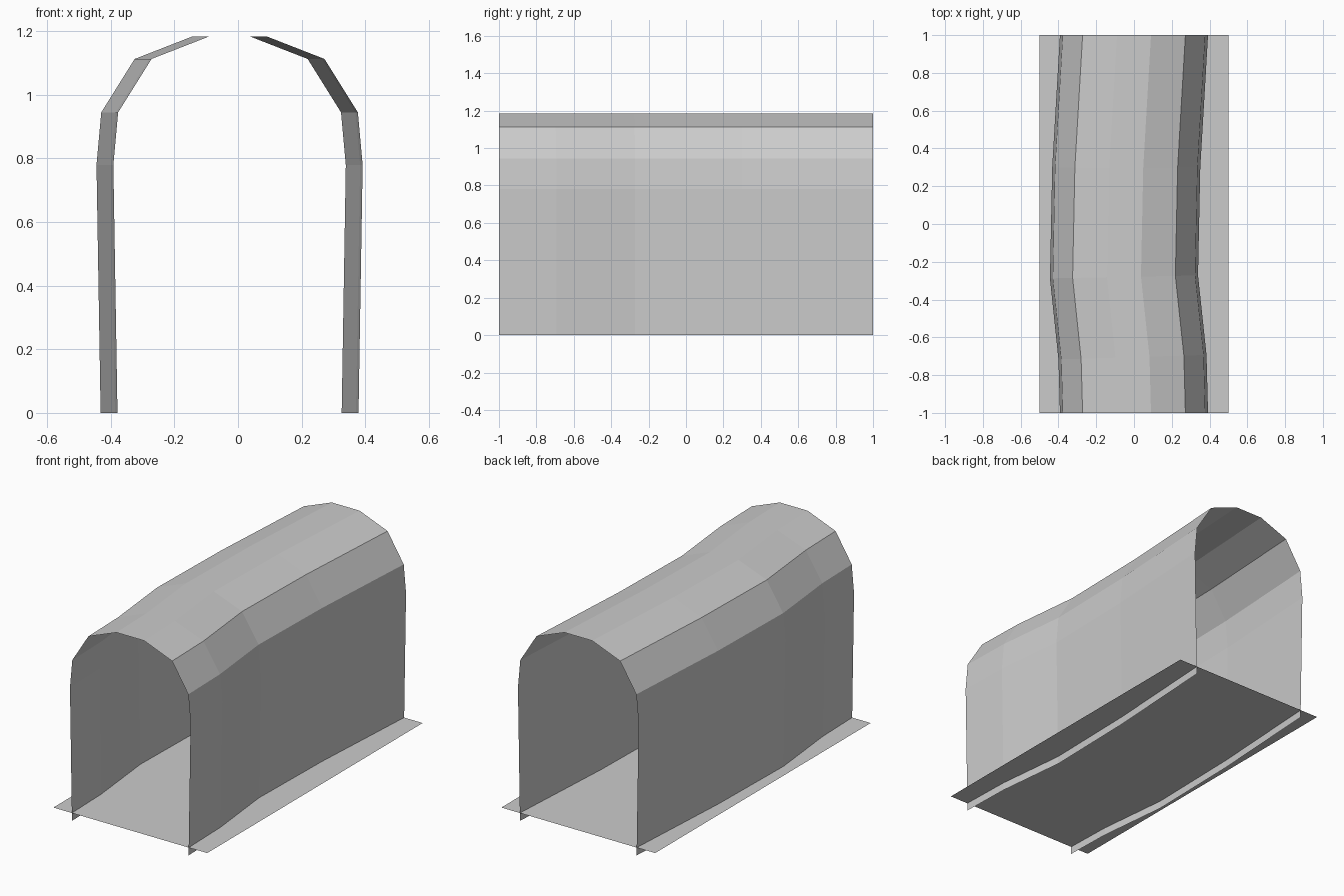
import bpy
import bmesh

cube = bpy.data.objects.get("Cube")
if cube:
    bpy.data.objects.remove(cube, do_unlink=True)

# Single plain grey
grey = bpy.data.materials.new("plain_grey")
grey.use_nodes = True
colour = (0.6, 0.6, 0.6, 1)
grey.diffuse_color = colour
grey.node_tree.nodes["Principled BSDF"].inputs["Base Color"].default_value = colour


def make_object(name, bm):
    mesh = bpy.data.meshes.new(name)
    bm.to_mesh(mesh)
    bm.free()
    mesh.materials.append(grey)
    obj = bpy.data.objects.new(name, mesh)
    bpy.context.collection.objects.link(obj)
    return obj


# Half arch from wall foot to crown, mirrored into a full arch
half = [(0.379, 0), (0.392, 0.78), (0.377, 0.945), (0.272, 1.113), (0.09, 1.184)]
arch = half + [(-x, z) for x, z in reversed(half)]

# Stations along the bend: y, sideways shift, tilt of the ring across x
stations = [(-1, 0, 0), (-0.705, -0.008, 0.03), (-0.28, -0.053, 0.02),
            (0.3, -0.041, 0), (1, 0, 0)]

# Tunnel: open-ended single-skin shell
bm = bmesh.new()
rings = [[bm.verts.new((x + shift, y + tilt * x, z)) for x, z in arch]
         for y, shift, tilt in stations]
for a, b in zip(rings, rings[1:]):
    for i in range(len(arch) - 1):
        bm.faces.new((a[i], b[i], b[i + 1], a[i + 1]))
make_object("tunnel_shell", bm)

# Floor: flat sheet just above the wall feet
bm = bmesh.new()
floor_z = 0.046
bm.faces.new([bm.verts.new((x, y, floor_z))
              for x, y in ((-0.5, -1), (0.5, -1), (0.5, 1), (-0.5, 1))])
make_object("floor", bm)
